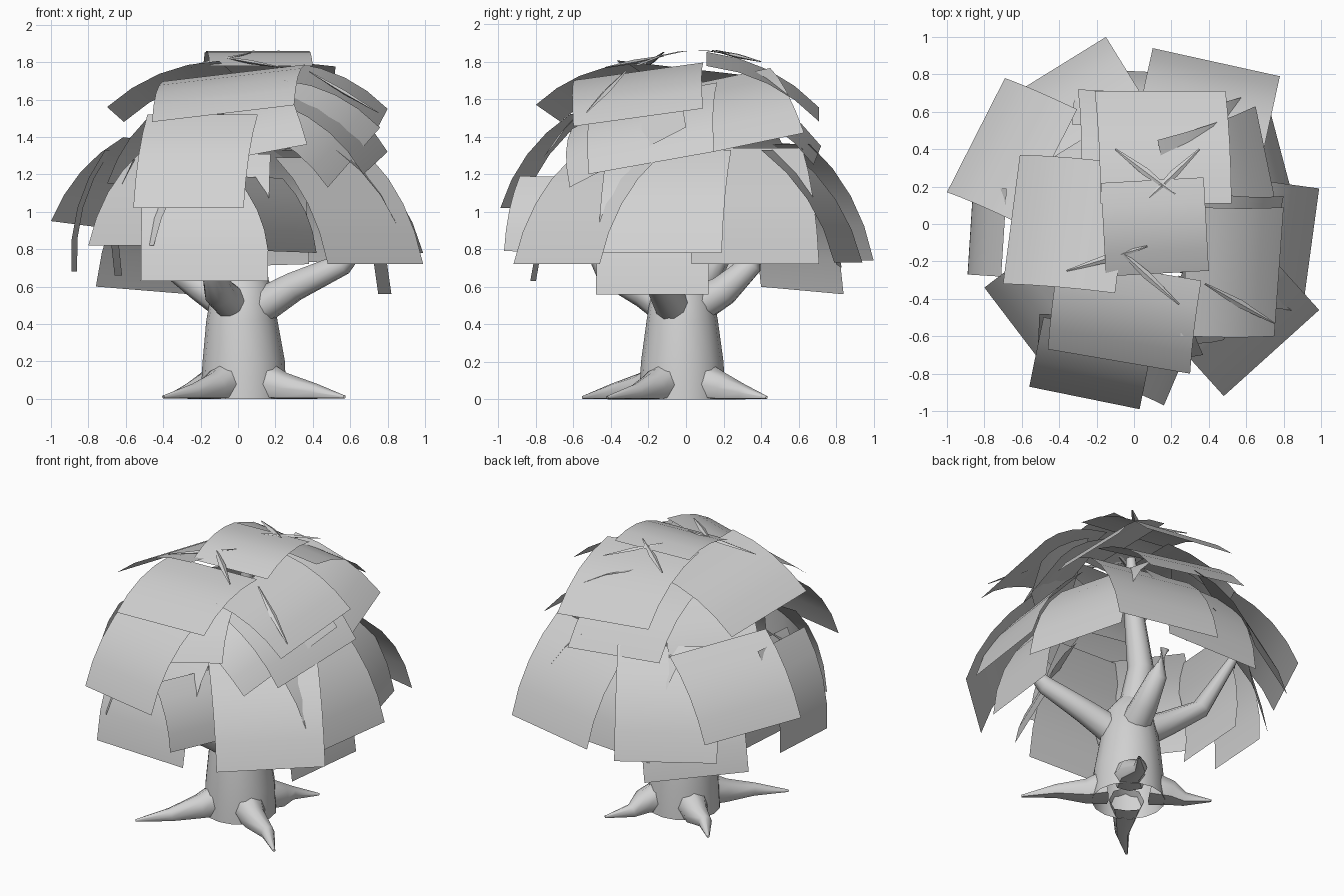
import bpy, bmesh, math
from mathutils import Vector

grey = bpy.data.materials.new("plain_grey")
grey.diffuse_color = (0.64, 0.64, 0.64, 1)


def finish(name, bm, recalc=True):
    if recalc:
        bmesh.ops.recalc_face_normals(bm, faces=bm.faces)
    for f in bm.faces:
        f.smooth = True
    me = bpy.data.meshes.new(name)
    bm.to_mesh(me)
    bm.free()
    me.materials.append(grey)
    ob = bpy.data.objects.new(name, me)
    bpy.context.collection.objects.link(ob)
    bpy.context.view_layer.objects.active = ob
    ob.select_set(True)
    bpy.ops.object.shade_smooth_by_angle(angle=math.radians(50))
    ob.select_set(False)


def tube(name, path, radii, sides=10, flat=1.0):
    """Open-ended tapered tube along a path; flat scales its height."""
    bm = bmesh.new()
    pts = [Vector(p) for p in path]
    rings = []
    for i, p in enumerate(pts):
        d = (pts[min(i + 1, len(pts) - 1)] - pts[max(i - 1, 0)]).normalized()
        ref = Vector((0, 1, 0)) if abs(d.z) > 0.9 else Vector((0, 0, 1))
        u = d.cross(ref).normalized()
        v = u.cross(d)
        ring = []
        for k in range(sides):
            a = 2 * math.pi * k / sides
            co = p + radii[i] * (u * math.cos(a) + v * math.sin(a) * flat)
            co.z = max(co.z, 0)
            ring.append(bm.verts.new(co))
        rings.append(ring)
    for a, b in zip(rings, rings[1:]):
        for k in range(sides):
            j = (k + 1) % sides
            bm.faces.new((a[k], a[j], b[j], b[k]))
    finish(name, bm)


def card(name, ax, ay, az, bx, by, bz, run, rise, steps=4):
    """Leaf sheet: outer edge a-b, rising inward with a gentle outward bow."""
    a, b = Vector((ax, ay, az)), Vector((bx, by, bz))
    e = b - a
    inward = Vector((-e.y, e.x, 0)).normalized()
    up = inward * run + Vector((0, 0, rise))
    # keep the sheet rectangular when its outer edge is tilted
    up -= e * (up.dot(e) / e.length_squared)
    out = e.cross(up).normalized()
    bm = bmesh.new()
    rows = []
    for i in range(steps + 1):
        t = i / steps
        off = up * t + out * up.length * 0.36 * t * (1 - t)
        rows.append((bm.verts.new(a + off), bm.verts.new(b + off)))
    for p, q in zip(rows, rows[1:]):
        bm.faces.new((p[0], p[1], q[1], q[0]))
    finish(name, bm, recalc=False)


# Trunk
tube("trunk", [(0.03, -0.02, 0), (0.03, -0.02, 0.2), (0.02, -0.02, 0.42),
               (0.02, -0.02, 0.6), (0.0, 0.0, 0.7)],
     [0.23, 0.22, 0.19, 0.16, 0.1], 16)

# Branches
tube("branch_right", [(0.1, -0.06, 0.48), (0.3, -0.13, 0.6), (0.56, -0.2, 0.72), (0.66, -0.24, 0.82)],
     [0.1, 0.08, 0.06, 0.03])
tube("branch_left", [(-0.04, 0.02, 0.5), (-0.2, 0.08, 0.6), (-0.4, 0.17, 0.74), (-0.58, 0.28, 1.12)],
     [0.1, 0.08, 0.06, 0.03])
tube("branch_front", [(0.0, -0.08, 0.48), (-0.1, -0.22, 0.57), (-0.13, -0.42, 0.66), (-0.14, -0.55, 0.9)],
     [0.1, 0.085, 0.06, 0.03])
tube("branch_back", [(0.05, 0.06, 0.5), (0.08, 0.2, 0.58), (0.1, 0.35, 0.72), (0.1, 0.42, 0.88)],
     [0.1, 0.085, 0.06, 0.03])
tube("branch_top", [(0, 0, 0.62), (-0.03, 0.03, 0.95), (0.03, 0.04, 1.3), (0.05, 0.03, 1.72)],
     [0.11, 0.085, 0.065, 0.03])

# Roots: tip position, spreading from the trunk foot
for i, (x, y) in enumerate([(-0.4, -0.55), (0.57, -0.42), (0.32, 0.43), (-0.38, 0.3)]):
    n = Vector((x, y, 0)).normalized()
    s = Vector((-n.y, n.x, 0)) * 0.03
    tip = Vector((x, y, 0.01))
    foot = Vector((0.03, -0.02, 0))
    path = [foot + n * 0.15 + Vector((0, 0, 0.09)), foot + n * 0.27 + Vector((0, 0, 0.06)),
            foot.lerp(tip, 0.68) + s + Vector((0, 0, 0.03)), tip]
    tube(f"root_{i}", path, [0.11, 0.08, 0.045, 0.008], 8)

# Upper leaf sheets
upper = [
    (-0.15, -0.28, 1.78, 0.40, -0.25, 1.78, 0.50, 0.06),
    (0.49, 0.71, 1.48, -0.21, 0.71, 1.555, 0.60, 0.30),
    (-0.46, -0.67, 1.48, 0.30, -0.80, 1.57, 0.50, 0.22),
    (-0.61, 0.37, 1.48, -0.70, -0.32, 1.56, 0.60, 0.25),
    (0.75, -0.60, 1.455, 0.80, 0.09, 1.55, 0.50, 0.25),
    (0.48, -0.62, 1.13, 0.76, 0.00, 1.45, 0.35, 0.38),
    (0.67, -0.52, 1.20, 0.80, 0.15, 1.32, 0.42, 0.38),
    (0.75, 0.15, 1.32, 0.65, 0.63, 1.42, 0.55, 0.36),
    (0.00, -0.76, 1.29, 0.37, -0.70, 1.36, 0.40, 0.34),
    (-0.56, -0.87, 1.02, 0.03, -0.99, 1.02, 0.38, 0.50),
    (-0.69, 0.78, 0.91, -1.00, 0.17, 0.95, 0.42, 0.45),
    (0.43, 0.68, 1.25, -0.30, 0.72, 1.35, 0.50, 0.34),
    (-0.32, 0.60, 1.15, -0.70, 0.15, 1.15, 0.40, 0.42),
]
# Lower leaf sheets
lower = [
    (-0.15, 1.00, 0.74, -0.70, 0.66, 0.74, 0.40, 0.62),
    (0.78, 0.79, 0.73, 0.10, 0.94, 0.73, 0.40, 0.60),
    (0.90, -0.47, 0.78, 0.99, 0.19, 0.78, 0.38, 0.55),
    (0.88, 0.03, 0.72, 0.70, 0.71, 0.72, 0.35, 0.62),
    (0.48, -0.92, 0.72, 0.99, -0.46, 0.72, 0.42, 0.57),
    (-0.52, -0.80, 0.63, 0.16, -0.83, 0.63, 0.32, 0.68),
    (0.16, -0.97, 0.79, 0.42, -0.36, 0.78, 0.20, 0.40),
    (-0.80, -0.34, 0.82, -0.45, -0.80, 0.82, 0.35, 0.50),
    (-0.86, 0.20, 0.68, -0.89, -0.27, 0.68, 0.18, 0.65),
    (-0.62, 0.25, 0.66, -0.66, -0.30, 0.66, 0.10, 0.62),
    (-0.27, 0.84, 0.56, -0.76, 0.40, 0.60, 0.32, 0.65),
    (0.75, -0.48, 0.56, 0.82, 0.12, 0.56, 0.28, 0.65),
    (0.38, 0.80, 0.72, -0.30, 0.83, 0.70, 0.30, 0.62),
]
for label, rows in (("upper_leaf", upper), ("lower_leaf", lower)):
    for i, row in enumerate(rows):
        card(f"{label}_{i}", *row)

# Thin twig blades poking through the leaves
blades = [((-0.1, 0.4, 1.80), (0.22, 0.16, 1.86)), ((0.35, 0.4, 1.80), (0.08, 0.14, 1.86)),
          ((-0.1, -0.12, 1.83), (0.24, -0.43, 1.77)), ((0.07, -0.12, 1.85), (-0.36, -0.25, 1.75)),
          ((0.38, -0.32, 1.75), (0.75, -0.53, 1.53))]
for i, (p, q) in enumerate(blades):
    mid = Vector(p).lerp(Vector(q), 0.5)
    tube(f"twig_{i}", [p, mid, q], [0.005, 0.022, 0.004], 4, 0.5)
